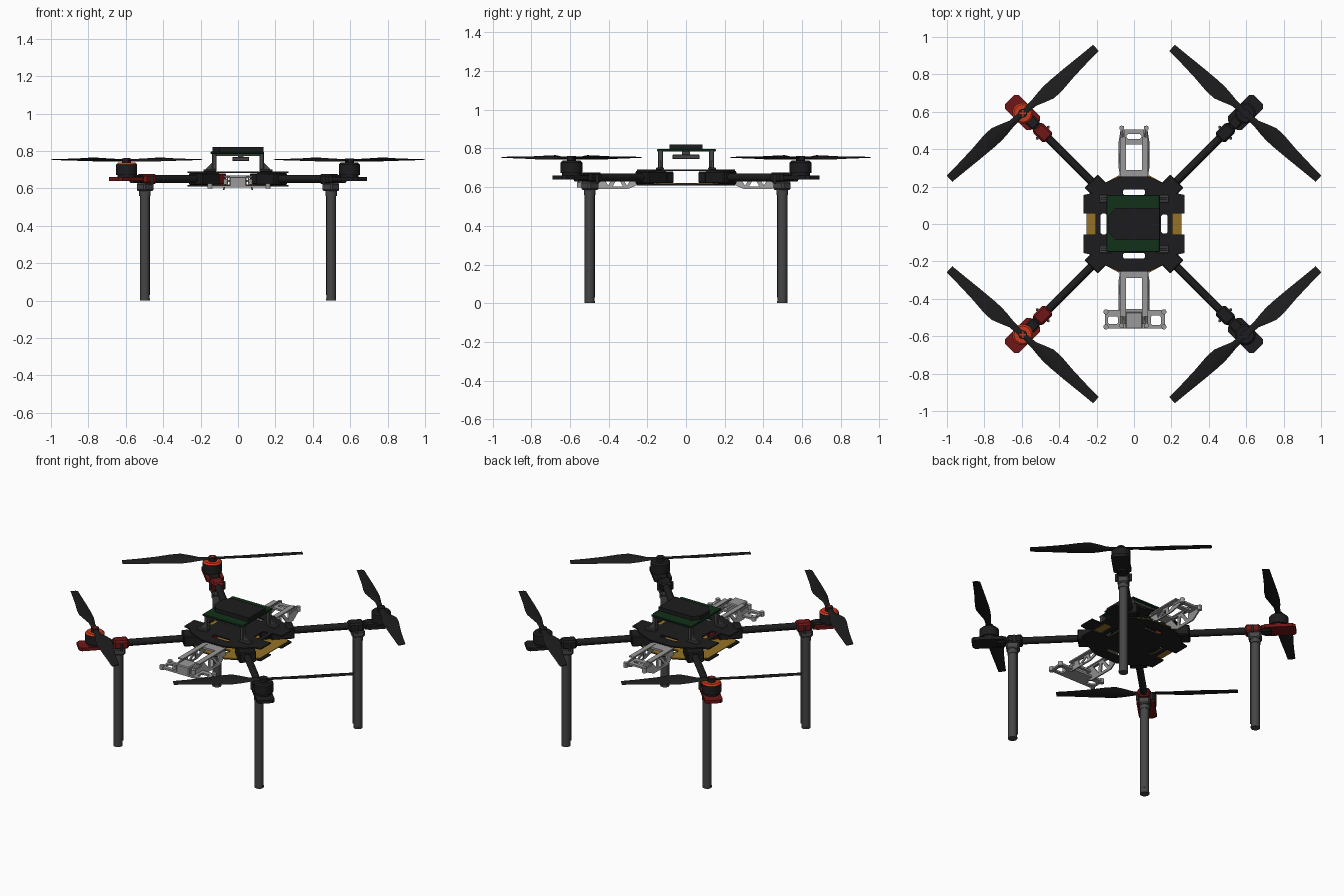
import bpy, bmesh
from math import radians, atan2, tan, cos, sin, pi
from mathutils import Matrix, Vector

if "Cube" in bpy.data.objects:
    bpy.data.objects.remove(bpy.data.objects["Cube"])


def material(name, rgb):
    m = bpy.data.materials.new(name)
    m.diffuse_color = (*rgb, 1)
    m.use_nodes = True
    m.node_tree.nodes["Principled BSDF"].inputs["Base Color"].default_value = m.diffuse_color
    return m


BLACK = material("black", (0.012, 0.012, 0.013))
DARK = material("dark_grey", (0.06, 0.06, 0.06))
RED = material("deep_red", (0.16, 0.008, 0.008))
BRIGHT = material("bright_red", (0.6, 0.04, 0.01))
GREEN = material("board_green", (0.006, 0.03, 0.01))
AMBER = material("amber", (0.3, 0.17, 0.02))
SILVER = material("silver", (0.32, 0.32, 0.32))
T = Matrix.Translation
CORNERS = [(sx, sy) for sx in (-1, 1) for sy in (-1, 1)]


def finish(name, bm, mat, matrix=Matrix()):
    bm.transform(matrix)
    bmesh.ops.recalc_face_normals(bm, faces=bm.faces)
    me = bpy.data.meshes.new(name)
    bm.to_mesh(me)
    bm.free()
    me.materials.clear()
    me.materials.append(mat)
    ob = bpy.data.objects.new(name, me)
    bpy.context.collection.objects.link(ob)
    return ob


def box(name, lo, hi, mat, matrix=Matrix(), bevel=0.0):
    bm = bmesh.new()
    bmesh.ops.create_cube(bm, size=1)
    for v in bm.verts:
        v.co = Vector([(a + b) / 2 + c * (b - a) for a, b, c in zip(lo, hi, v.co)])
    if bevel:
        bmesh.ops.bevel(bm, geom=bm.edges[:], offset=bevel, segments=1, affect='EDGES')
    return finish(name, bm, mat, matrix)


def rod(name, a, b, r1, mat, r2=None, segs=24):
    a, b = Vector(a), Vector(b)
    bm = bmesh.new()
    bmesh.ops.create_cone(bm, cap_ends=True, segments=segs, radius1=r1,
                          radius2=r1 if r2 is None else r2, depth=(b - a).length)
    rot = Vector((0, 0, 1)).rotation_difference(b - a).to_matrix().to_4x4()
    return finish(name, bm, mat, T((a + b) / 2) @ rot)


def sheet(name, outlines, thick, mat, matrix):
    """Flat sheet from an outline plus holes, centred on its local z = 0."""
    cu = bpy.data.curves.new(name, 'CURVE')
    cu.dimensions, cu.fill_mode, cu.extrude = '2D', 'BOTH', thick / 2
    for pts in outlines:
        sp = cu.splines.new('POLY')
        sp.points.add(len(pts) - 1)
        for p, c in zip(sp.points, pts):
            p.co = (c[0], c[1], 0, 1)
        sp.use_cyclic_u = True
    tmp = bpy.data.objects.new(name + "_curve", cu)
    bpy.context.collection.objects.link(tmp)
    dg = bpy.context.evaluated_depsgraph_get()
    me = bpy.data.meshes.new_from_object(tmp.evaluated_get(dg))
    bm = bmesh.new()
    bm.from_mesh(me)
    bpy.data.objects.remove(tmp)
    bpy.data.meshes.remove(me)
    bmesh.ops.remove_doubles(bm, verts=bm.verts, dist=1e-5)
    return finish(name, bm, mat, matrix)


def rect(x0, x1, y0, y1, c=0.008):
    return [(x0 + c, y0), (x1 - c, y0), (x1, y0 + c), (x1, y1 - c),
            (x1 - c, y1), (x0 + c, y1), (x0, y1 - c), (x0, y0 + c)]


def four_way(q):
    """Mirror a first-quadrant outline into all four quadrants."""
    left = [(-x, y) for x, y in reversed(q)]
    top = q + left
    return top + [(x, -y) for x, y in reversed(top)]


# body plates with slots
slots = [rect(0.145, 0.18, -0.05, 0.05), rect(-0.18, -0.145, -0.055, 0.055),
         rect(-0.06, 0.06, 0.155, 0.185), rect(-0.06, 0.06, -0.185, -0.155)]
octagon = four_way([(0.255, 0.14), (0.2, 0.195), (0.085, 0.258)])
tabbed = four_way([(0.205, 0.055), (0.27, 0.055), (0.27, 0.155), (0.225, 0.165),
                   (0.195, 0.2), (0.08, 0.254)])
sheet("upper_plate", [tabbed] + slots, 0.008, BLACK, T((0, 0, 0.687)))
sheet("lower_plate", [tabbed] + slots, 0.008, BLACK, T((0, 0, 0.613)))
sheet("lower_plate_trim", [octagon] + slots, 0.004, AMBER, T((0, 0, 0.619)))

# propeller blade stations: radius, leading width, trailing width, pitch, thickness
STATIONS = [(0.02, 0.016, 0.016, 4, 0.012), (0.08, 0.018, 0.02, 12, 0.012),
            (0.13, 0.036, 0.028, 15, 0.011), (0.18, 0.052, 0.034, 15, 0.010),
            (0.24, 0.05, 0.034, 13, 0.008), (0.33, 0.038, 0.031, 10, 0.007),
            (0.43, 0.029, 0.026, 7, 0.006), (0.525, 0.022, 0.022, 5, 0.004)]


def propeller(name, sx, sy):
    bm = bmesh.new()
    for turn in (0, pi):
        rings = []
        for r, lead, trail, pitch, th in STATIONS:
            t = tan(radians(pitch))
            prof = [(lead, 0), (lead * 0.45, th / 2), (-trail * 0.4, th / 2),
                    (-trail, 0), (-trail * 0.4, -th / 2), (lead * 0.45, -th / 2)]
            rings.append([bm.verts.new((r, w, w * t + h + 0.008 * r)) for w, h in prof])
        for a, b in zip(rings, rings[1:]):
            for i in range(6):
                j = (i + 1) % 6
                bm.faces.new((a[i], a[j], b[j], b[i]))
        bm.faces.new(rings[0])
        bm.faces.new(rings[-1])
        if turn == 0:
            bm.transform(Matrix.Rotation(pi, 4, 'Z'))
    m = Matrix.Diagonal((sx, sy, 1, 1)) @ T((0.595, 0.592, 0.75)) \
        @ Matrix.Rotation(radians(-41.8), 4, 'Z')
    finish(name, bm, BLACK, m)


# four arms, each with clamp, motor, propeller and leg
for sx, sy in CORNERS:
    tag = ("front" if sy < 0 else "back") + ("_left" if sx < 0 else "_right")
    accent = RED if sx < 0 else BLACK
    D = Matrix.Rotation(atan2(sy, sx), 4, 'Z')
    rod(tag + "_arm", D @ Vector((0.16, 0, 0.65)), D @ Vector((0.80, 0, 0.65)), 0.021, BLACK)
    box(tag + "_arm_root", (0.185, -0.05, 0.617), (0.325, 0.05, 0.683), BLACK, D, 0.006)
    box(tag + "_arm_root_inner", (0.125, -0.04, 0.62), (0.185, 0.04, 0.68), accent, D, 0.006)
    # leg clamp and leg
    box(tag + "_clamp", (0.645, -0.036, 0.624), (0.735, 0.036, 0.677), accent, D, 0.01)
    box(tag + "_leg_socket", (0.665, -0.033, 0.585), (0.74, 0.033, 0.63), DARK, D, 0.008)
    for s in (-1, 1):
        rod(tag + "_clamp_bolt", D @ Vector((0.69, s * 0.042, 0.62)),
            D @ Vector((0.69, s * 0.042, 0.665)), 0.008, DARK, segs=10)
    x, y = 0.498 * sx, 0.498 * sy
    rod(tag + "_leg", (x, y, 0.006), (x, y, 0.6), 0.026, DARK, segs=20)
    rod(tag + "_leg_collar", (x, y, 0.56), (x, y, 0.6), 0.03, DARK, segs=20)
    rod(tag + "_foot_cap", (x, y, 0), (x, y, 0.012), 0.027, DARK, segs=20)
    box(tag + "_leg_rib", (0.672, -0.005, 0.03), (0.70, 0.005, 0.59), DARK, D)
    # motor mount
    sheet(tag + "_motor_mount", [rect(0.745, 0.94, -0.052, 0.052, 0.016)], 0.02, accent,
          T((0, 0, 0.65)) @ D)
    box(tag + "_mount_neck", (0.735, -0.03, 0.63), (0.80, 0.03, 0.672), BLACK, D, 0.008)
    # motor
    mx, my = 0.595 * sx, 0.592 * sy
    rod(tag + "_motor_base", (mx, my, 0.658), (mx, my, 0.672), 0.048, BLACK, segs=32)
    rod(tag + "_motor_bell", (mx, my, 0.672), (mx, my, 0.728), 0.056, BLACK, segs=32)
    rod(tag + "_motor_cap", (mx, my, 0.728), (mx, my, 0.737), 0.056,
        BRIGHT if sx < 0 else BLACK, 0.046, 32)
    rod(tag + "_motor_hub", (mx, my, 0.735), (mx, my, 0.76), 0.024, BLACK, segs=20)
    if sx < 0:
        for k in (0, pi / 2):
            box(tag + "_hub_cross", (-0.018, -0.004, 0.758), (0.018, 0.004, 0.762), BRIGHT,
                T((mx, my, 0)) @ Matrix.Rotation(k, 4, 'Z'))
    propeller(tag + "_propeller", sx, sy)

    # corner stand of the raised deck
    P = Matrix.Diagonal((sx, sy, 1, 1))
    box(tag + "_deck_foot", (0.115, 0.115, 0.69), (0.185, 0.155, 0.702), DARK, P, 0.003)
    box(tag + "_deck_post", (0.115, 0.118, 0.70), (0.138, 0.145, 0.79), DARK, P, 0.003)
    sheet(tag + "_deck_gusset", [[(0.115, 0.70), (0.175, 0.70), (0.14, 0.735), (0.137, 0.775),
                                  (0.115, 0.775)]], 0.012, DARK,
          P @ T((0, 0.135, 0)) @ Matrix.Rotation(pi / 2, 4, 'X'))

# raised deck: circuit board with black pack, and module hung beneath
box("deck_board", (-0.147, -0.15, 0.785), (0.138, 0.155, 0.797), GREEN, bevel=0.003)
pack = [(-0.135, -0.045), (-0.10, -0.085), (0.135, -0.085), (0.135, 0.085), (-0.10, 0.085),
        (-0.135, 0.045)]
sheet("deck_pack", [pack], 0.025, BLACK, T((0, 0, 0.809)))
box("deck_module", (-0.03, -0.07, 0.745), (0.06, 0.07, 0.768), DARK, bevel=0.003)
box("deck_module_stem", (0.0, -0.02, 0.765), (0.03, 0.02, 0.787), DARK)
for s in (-1, 1):
    box("deck_cross_rail", (-0.125, s * 0.13 - 0.008, 0.772), (0.125, s * 0.13 + 0.008, 0.786), DARK)

# front and back truss brackets: sloped side walls with triangular holes
for end, length in ((-1, 0.555), (1, 0.525)):
    name = "front_bracket" if end < 0 else "back_bracket"
    wall = [(0.22, 0.625), (0.30, 0.59), (length - 0.085, 0.59), (length, 0.628),
            (length, 0.645), (length - 0.06, 0.668), (0.22, 0.668)]
    holes = [[(0.275, 0.655), (0.335, 0.655), (0.305, 0.608)],
             [(0.325, 0.603), (0.38, 0.603), (0.353, 0.648)],
             [(0.375, 0.655), (0.43, 0.655), (0.402, 0.608)]]
    for s in (-1, 1):
        # local x -> y, local y -> z, wall leans inward at the top
        M = Matrix(((0, -0.35 * s, s, s * (0.078 + 0.35 * 0.59)), (end, 0, 0, 0),
                    (0, 1, 0, 0), (0, 0, 0, 1)))
        sheet(name + "_wall", [wall] + holes, 0.008, SILVER, M)
        a, b = sorted((end * 0.24, end * (length - 0.06)))
        box(name + "_flange", (s * 0.06 - 0.016, a, 0.662), (s * 0.06 + 0.016, b, 0.67), SILVER)
        rod(name + "_peg", (s * 0.066, end * (length - 0.012), 0.62),
            (s * 0.066, end * (length - 0.012), 0.65), 0.013, SILVER, segs=14)
    a, b = sorted((end * (length - 0.10), end * (length - 0.02)))
    sheet(name + "_end_plate", [rect(-0.07, 0.07, a, b), rect(-0.04, 0.04, a + 0.03, b - 0.025)],
          0.012, SILVER, T((0, 0, 0.64)))
    a, b = sorted((end * 0.22, end * 0.29))
    box(name + "_root_web", (-0.07, a, 0.655), (0.07, b, 0.668), SILVER)

# wide instrument holder on the front bracket
sheet("front_holder_plate", [rect(-0.155, 0.165, -0.56, -0.46), rect(-0.14, -0.085, -0.535, -0.495),
                             rect(0.09, 0.145, -0.54, -0.49)], 0.012, SILVER, T((0, 0, 0.61)))
box("front_holder_box", (-0.045, -0.56, 0.61), (0.045, -0.47, 0.662), SILVER, bevel=0.005)
for x in (-0.15, 0.16):
    for y in (-0.55, -0.47):
        rod("front_holder_peg", (x, y, 0.598), (x, y, 0.625), 0.014, SILVER, segs=14)

# smooth the round parts, keep edges sharp
bpy.ops.object.select_all(action='SELECT')
bpy.context.view_layer.objects.active = bpy.context.scene.objects[0]
bpy.ops.object.shade_smooth_by_angle(angle=radians(35))
